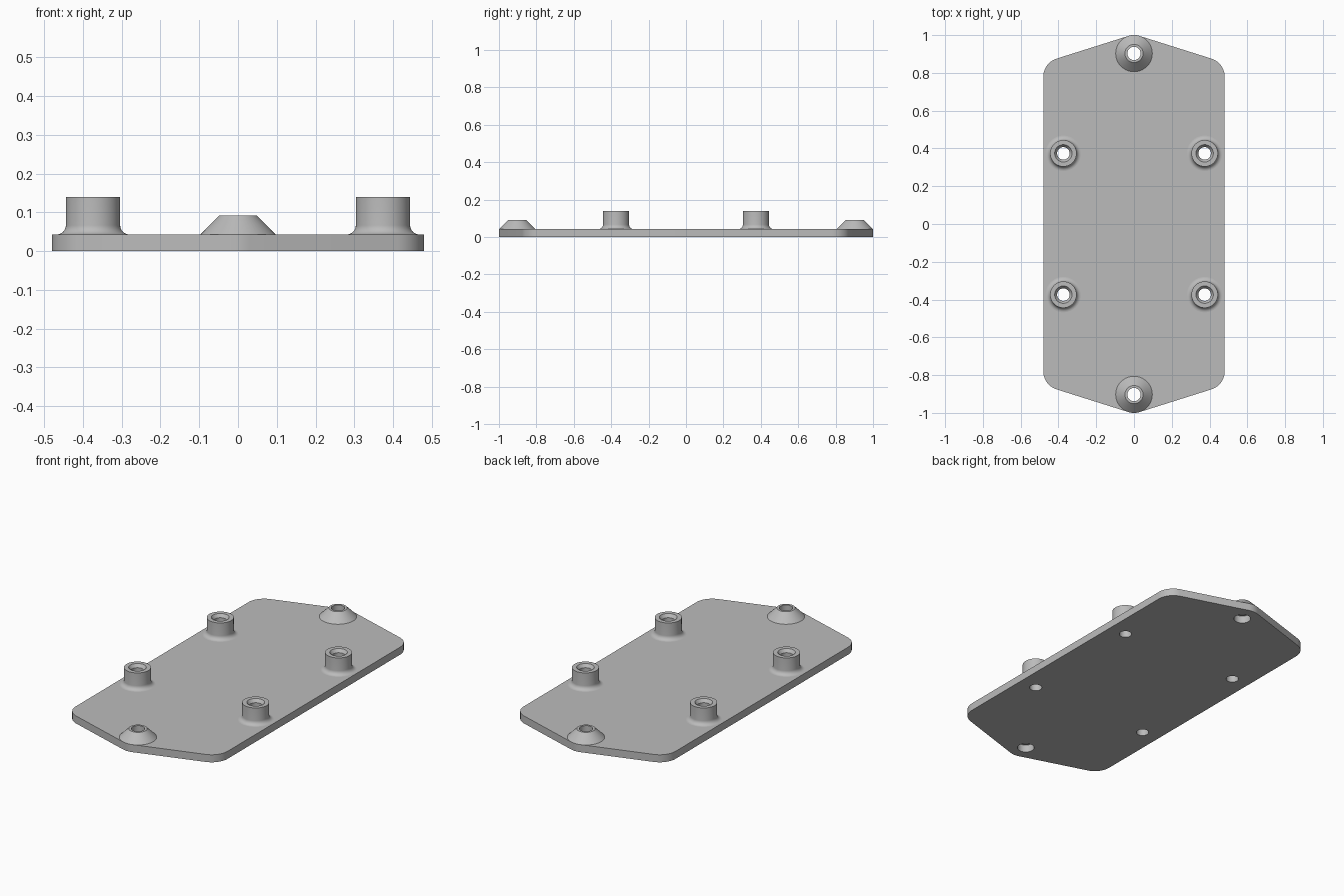
import bpy
import bmesh
from math import sin, cos, pi, radians
from mathutils import Vector

if "Cube" in bpy.data.objects:
    bpy.data.objects.remove(bpy.data.objects["Cube"])

T = 0.043        # plate thickness
BOSS = 0.374     # boss offset in x and y
END = 0.903      # end mount offset in y
SEG = 48

grey = bpy.data.materials.new("plain grey")
grey.use_nodes = True
colour = (0.5, 0.5, 0.5, 1)
grey.diffuse_color = colour
grey.node_tree.nodes["Principled BSDF"].inputs["Base Color"].default_value = colour


def add_object(name, bm):
    bmesh.ops.recalc_face_normals(bm, faces=bm.faces)
    mesh = bpy.data.meshes.new(name)
    bm.to_mesh(mesh)
    bm.free()
    mesh.materials.append(grey)
    obj = bpy.data.objects.new(name, mesh)
    bpy.context.collection.objects.link(obj)
    return obj


def smooth(obj):
    bpy.ops.object.select_all(action="DESELECT")
    obj.select_set(True)
    bpy.context.view_layer.objects.active = obj
    bpy.ops.object.shade_smooth_by_angle(angle=radians(30))


def prism(bm, points, z0, z1):
    face = bm.faces.new([bm.verts.new((x, y, z0)) for x, y in points])
    out = bmesh.ops.extrude_face_region(bm, geom=[face], use_keep_orig=True)
    verts = [v for v in out["geom"] if isinstance(v, bmesh.types.BMVert)]
    bmesh.ops.translate(bm, verts=verts, vec=(0, 0, z1 - z0))


def arc(cx, cy, r, a0, a1, n):
    angles = [a0 + (a1 - a0) * i / n for i in range(n + 1)]
    return [(cx + r * cos(a), cy + r * sin(a)) for a in angles]


def lathe(name, profile, x, y):
    # Spin an open (radius, height) profile about the mount's axis
    bm = bmesh.new()
    verts = [bm.verts.new((r, 0, z)) for r, z in profile]
    edges = [bm.edges.new(pair) for pair in zip(verts, verts[1:])]
    bmesh.ops.spin(bm, geom=verts + edges, cent=(0, 0, 0), axis=(0, 0, 1),
                   angle=2 * pi, steps=SEG, use_merge=True)
    bmesh.ops.remove_doubles(bm, verts=bm.verts, dist=1e-5)
    # Make the broad top ring point up
    obj = add_object(name, bm)
    top = max(obj.data.polygons, key=lambda p: p.center.z)
    if top.normal.z < 0:
        obj.data.flip_normals()
    obj.location = Vector((x, y, 0))
    smooth(obj)


# Plate outline: rounded corners and rounded pointed ends
R, CX, CY = 0.1, 0.38, 0.78
lean = Vector((END - CY, CX)).normalized()
tilt = pi / 2 - Vector((lean.x, lean.y)).angle(Vector((0, 1)))
half = (arc(CX, CY, R, 0, tilt, 12)
        + arc(0, 1 - R, R, tilt, pi - tilt, 10)
        + arc(-CX, CY, R, pi - tilt, pi, 12))
outline = half + [(-x, -y) for x, y in half]
bm = bmesh.new()
prism(bm, outline, 0, T)
plate = add_object("base_plate", bm)

# Drill the six holes through the plate
BORE, SINK = 0.033, 0.045
holes = [(sx * BOSS, sy * BOSS, BORE) for sx in (-1, 1) for sy in (-1, 1)]
holes += [(0, sy * END, SINK) for sy in (-1, 1)]
bm = bmesh.new()
for x, y, r in holes:
    prism(bm, arc(x, y, r, 0, 2 * pi, SEG)[:-1], -0.1, 0.2)
cutter = add_object("hole_cutter", bm)
cutter.hide_render = True
mod = plate.modifiers.new("holes", "BOOLEAN")
mod.operation = "DIFFERENCE"
mod.solver = "EXACT"
mod.object = cutter
bpy.context.view_layer.objects.active = plate
bpy.ops.object.modifier_apply(modifier=mod.name)
bpy.data.objects.remove(cutter)
smooth(plate)

# Four standoff bosses with a chamfered bore and a filleted foot
F = 0.024
foot = arc(0.07 + F, T + F, F, pi, 1.5 * pi, 8)
boss = [(BORE, T), (BORE, 0.122), (0.046, 0.14), (0.07, 0.14)] + foot
for sx, side in ((-1, "right"), (1, "left")):
    for sy, end in ((-1, "front"), (1, "back")):
        lathe(f"standoff_{end}_{side}", boss, sx * BOSS, sy * BOSS)

# Conical mounts at the two ends, stepped inside
cone = [(SINK, T), (0.035, T), (0.035, 0.092), (0.048, 0.092), (0.097, T)]
for sy, end in ((-1, "front"), (1, "back")):
    lathe(f"cone_mount_{end}", cone, 0, sy * END)
